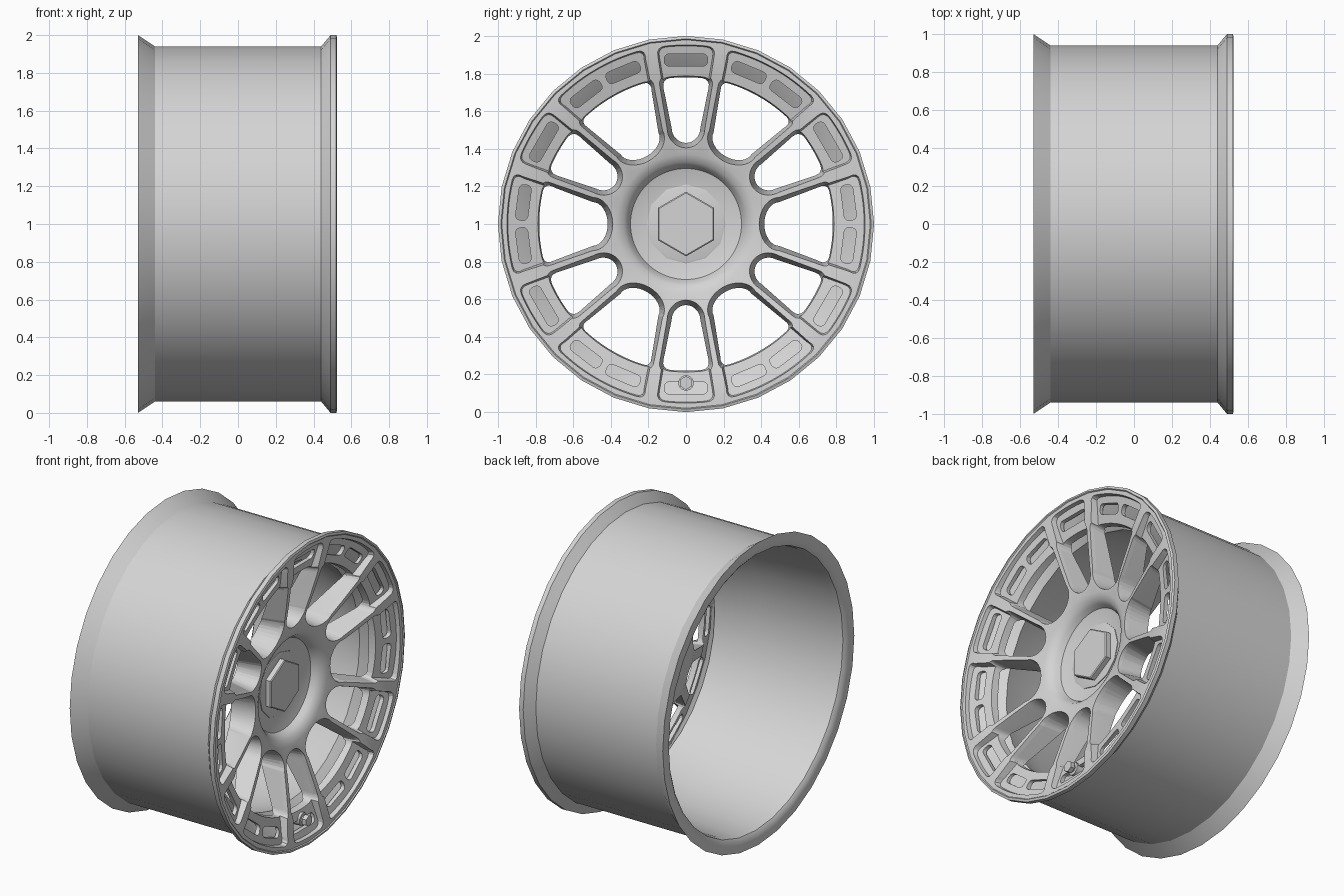
import bpy, bmesh, math
from math import sin, cos, pi, radians

cube = bpy.data.objects.get("Cube")
if cube:
    bpy.data.objects.remove(cube, do_unlink=True)

metal = bpy.data.materials.new("light_grey_metal")
metal.use_nodes = True
GREY = (0.66, 0.66, 0.66, 1)
metal.diffuse_color = GREY
metal.node_tree.nodes["Principled BSDF"].inputs["Base Color"].default_value = GREY


def place(t, r, x, angle=0):
    """Tangent, radius and depth to model space; angle runs from the top towards +y."""
    return (x, t * cos(angle) + r * sin(angle), 1 - t * sin(angle) + r * cos(angle))


def make_object(name, bm, smooth=True):
    bmesh.ops.remove_doubles(bm, verts=bm.verts, dist=1e-5)
    bmesh.ops.recalc_face_normals(bm, faces=bm.faces)
    mesh = bpy.data.meshes.new(name)
    bm.to_mesh(mesh)
    bm.free()
    mesh.materials.append(metal)
    obj = bpy.data.objects.new(name, mesh)
    bpy.context.scene.collection.objects.link(obj)
    if smooth:
        shade(obj)
    return obj


def shade(obj):
    bpy.ops.object.select_all(action='DESELECT')
    obj.select_set(True)
    bpy.context.view_layer.objects.active = obj
    bpy.ops.object.shade_smooth_by_angle(angle=radians(32))


def bridge(bm, a, b):
    n = len(a)
    for i in range(n):
        j = (i + 1) % n
        bm.faces.new((a[i], a[j], b[j], b[i]))


def revolve(name, profile, sides, closed):
    """Spin a (radius, x) profile around the wheel axis."""
    bm = bmesh.new()
    rings = [[bm.verts.new(place(0, r, x, 2 * pi * i / sides)) for i in range(sides)]
             for r, x in profile]
    for a, b in zip(rings, rings[1:]):
        bridge(bm, a, b)
    if closed:
        bridge(bm, rings[-1], rings[0])
    else:
        bm.faces.new(rings[0])
        bm.faces.new(rings[-1])
    return make_object(name, bm)


def loft(bm, layers, angle):
    """Solid through layers of 2D points, each laid on a plane x = x0 + slope * r."""
    rings = [[bm.verts.new(place(t, r, x0 + slope * r, angle)) for t, r in pts]
             for pts, x0, slope in layers]
    for a, b in zip(rings, rings[1:]):
        bridge(bm, a, b)
    bm.faces.new(rings[0])
    bm.faces.new(rings[-1])


def opening(w_in, w_edge, r_in, r_out, grow):
    """U-shaped opening between two spokes, widening towards the rim."""
    neck = 0.1
    wid = lambda r: w_in + (w_edge - w_in) * (r - 0.45) / 0.5 + grow
    half = []
    for i in range(9):
        p = pi / 2 * i / 8
        half.append((wid(r_in + neck) * sin(p), r_in - grow + (neck + grow) * (1 - cos(p))))
    R, c = r_out + grow, 0.045
    a = math.asin(wid(r_out * 0.98) / R)
    corner = (R * sin(a), R * cos(a))
    start = (wid(corner[1] - c), corner[1] - c)
    end_a = a - c / R
    end = (R * sin(end_a), R * cos(end_a))
    for i in range(5):
        s = i / 4
        half.append(tuple((1 - s) ** 2 * p + 2 * s * (1 - s) * q + s * s * e
                          for p, q, e in zip(start, corner, end)))
    for i in range(1, 7):
        half.append((R * sin(end_a * (1 - i / 6)), R * cos(end_a * (1 - i / 6))))
    return half + [(-t, r) for t, r in half[-2:0:-1]]


def slot(length, width, radius):
    pts = []
    for k, (sx, sy) in enumerate(((1, 1), (-1, 1), (-1, -1), (1, -1))):
        for i in range(4):
            a = pi / 2 * (k + i / 3)
            pts.append((sx * (length / 2 - 0.025) + 0.025 * cos(a),
                        radius + sy * (width / 2 - 0.025) + 0.025 * sin(a)))
    return pts


# Barrel with both flanges, narrowing inside to a seat behind the spokes
revolve("barrel", [(0.985, 0.525), (1.0, 0.52), (1.0, 0.49), (0.94, 0.44), (0.94, -0.44),
                   (1.0, -0.53), (0.96, -0.53), (0.93, -0.525), (0.91, -0.51), (0.9, -0.47),
                   (0.865, 0.05), (0.785, 0.34), (0.925, 0.458), (0.968, 0.48),
                   (0.976, 0.515)], 32, True)

# Dished centre, solid before cutting
face = revolve("spoke_face", [
    (0.205, 0.3), (0.295, 0.325), (0.31, 0.355), (0.33, 0.38), (0.37, 0.398), (0.45, 0.412),
    (0.6, 0.45), (0.8, 0.497), (0.92, 0.517), (0.98, 0.519), (0.972, 0.485), (0.95, 0.468),
    (0.79, 0.425), (0.77, 0.39), (0.45, 0.25), (0.38, 0.23), (0.2, 0.23)], 96, False)

# Cutters: windows between spokes, panel pockets by the rim, slots in the panels
SLOPE = 0.25
BASE = 0.41 - 0.45 * SLOPE
windows, pockets, slots = bmesh.new(), bmesh.new(), bmesh.new()
for i in range(12):
    angle = radians(30 * i)
    narrow = i % 2 == 0
    w_in, w_edge, r_in = (0.085, 0.172, 0.41) if narrow else (0.12, 0.292, 0.395)
    loft(windows, [(opening(w_in, w_edge, r_in, 0.79, g), BASE + d, SLOPE)
                   for d, g in ((0.05, 0.015), (-0.02, 0), (-0.35, -0.05))], angle)
    loft(pockets, [(opening(w_in, w_edge, r_in, 0.967, g), BASE + d, SLOPE)
                   for d, g in ((0.05, 0), (-0.04, -0.02))], angle)
    for turn in ([0] if narrow else [-7.5, 7.5]):
        shape = slot(0.23 if narrow else 0.19, 0.065, 0.872)
        loft(slots, [(shape, 0.6, 0), (shape, 0.3, 0)], angle + radians(turn))

cutters = []
for name, bm in (("window_cutter", windows), ("pocket_cutter", pockets), ("slot_cutter", slots)):
    cutter = make_object(name, bm, False)
    cutter.hide_render = True
    mod = face.modifiers.new(name, 'BOOLEAN')
    mod.operation = 'DIFFERENCE'
    mod.solver = 'EXACT'
    mod.object = cutter
    cutters.append(cutter)

# Bake the cuts and drop the cutters
bpy.context.view_layer.update()
cut = bpy.data.meshes.new_from_object(face.evaluated_get(bpy.context.evaluated_depsgraph_get()))
face.modifiers.clear()
face.data = cut
for cutter in cutters:
    bpy.data.objects.remove(cutter, do_unlink=True)
shade(face)

# Centre cap: faceted seat and hexagon
revolve("cap_seat", [(0.21, 0.28), (0.21, 0.305), (0.2, 0.308)], 12, False)
revolve("hex_cap", [(0.172, 0.28), (0.172, 0.34), (0.165, 0.345)], 6, False)

# Valve stem in the bottom panel
for name, radius, x0, x1, sides in (("valve_base", 0.042, 0.4, 0.478, 12),
                                    ("valve_stem", 0.024, 0.4, 0.5, 12),
                                    ("valve_cap", 0.036, 0.49, 0.52, 6)):
    bm = bmesh.new()
    ring = [(radius * sin(2 * pi * i / sides), 0.845 + radius * cos(2 * pi * i / sides))
            for i in range(sides)]
    loft(bm, [(ring, x0, 0), (ring, x1, 0)], pi)
    make_object(name, bm)
